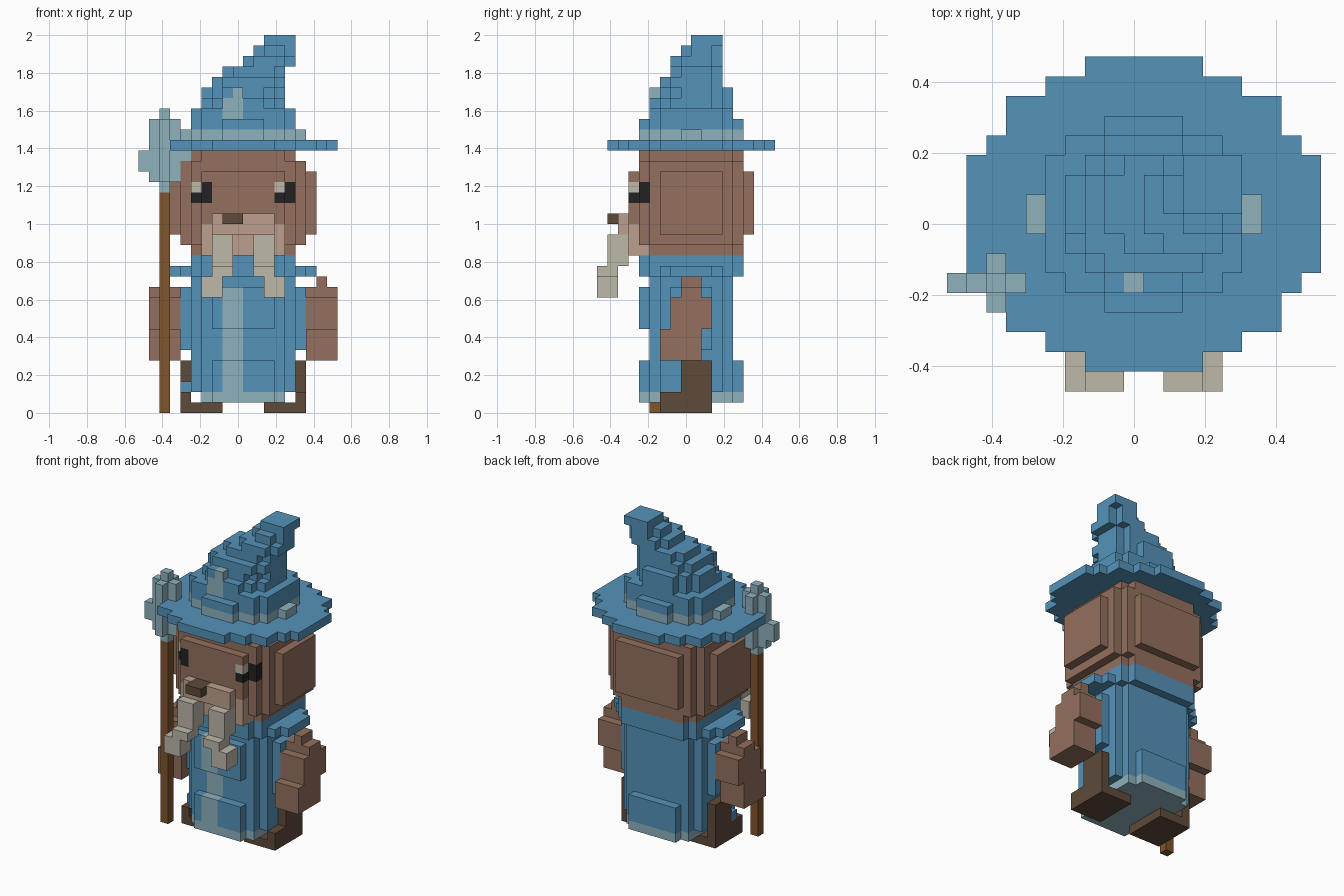
import bpy, bmesh
from mathutils import Vector

if "Cube" in bpy.data.objects:
    bpy.data.objects.remove(bpy.data.objects["Cube"], do_unlink=True)

UNIT = 1 / 18                      # edge of one block
CENTRE = Vector((9.5, 8.5, 0))
COLOURS = {
    "blue": (.09, .29, .49), "pale_blue": (.275, .445, .515),
    "skin": (.296, .162, .112), "light_skin": (.503, .352, .27),
    "bone": (.515, .485, .402), "dark_brown": (.114, .069, .042),
    "wood": (.216, .089, .026), "black": (.016, .016, .016),
}
MATS = {}
for name, rgb in COLOURS.items():
    m = MATS[name] = bpy.data.materials.new(name)
    m.use_nodes = True
    m.diffuse_color = (*rgb, 1)
    bsdf = next(n for n in m.node_tree.nodes if n.type == 'BSDF_PRINCIPLED')
    bsdf.inputs["Base Color"].default_value = (*rgb, 1)
    bsdf.inputs["Roughness"].default_value = .9

parts, taken = {}, set()


def cells(x0, x1, y0, y1, z0, z1):
    return [(x, y, z) for x in range(x0, x1) for y in range(y0, y1) for z in range(z0, z1)]


def add(part, colour, *bounds):
    """Fill a box with blocks, keeping blocks owned by earlier parts."""
    blocks = parts.setdefault(part, {})
    for c in cells(*bounds):
        if c in blocks or c not in taken:
            blocks[c] = colour
            taken.add(c)


def layer(part, colour, x0, x1, y0, y1, z0, z1, cut=1):
    """Box with stepped vertical corners."""
    for s in range(cut + 1):
        t = cut - s
        add(part, colour, x0 + s, x1 - s, y0 + t, y1 - t, z0, z1)


def paint(part, colour, *bounds):
    for c in cells(*bounds):
        if c in parts[part]:
            parts[part][c] = colour


def mirrored(x0, x1):
    """Spans on the right and left of the body axis at block 10."""
    return (("right", x0, x1), ("left", 20 - x1, 20 - x0))


# Eyes with a highlight
for side, x0, x1 in mirrored(5, 7):
    eye = side + "_eye"
    inner = 6 if side == "right" else 13
    add(eye, "black", x0, x1, 4, 5, 20, 22)
    add(eye, "black", inner, inner + 1, 3, 4, 20, 22)
    paint(eye, "bone", x0, x0 + 1, 3, 5, 21, 22)

# Nose, muzzle and tusks
add("nose", "dark_brown", 8, 10, 1, 3, 18, 19)
add("muzzle", "light_skin", 7, 13, 2, 4, 17, 18)
for x in (7, 12):
    add("muzzle", "light_skin", x, x + 1, 2, 4, 18, 19)
add("muzzle", "light_skin", 8, 12, 2, 4, 18, 19)
add("muzzle", "light_skin", 6, 14, 3, 5, 15, 18)
for side, x0, x1 in mirrored(7, 9):
    tusk = side + "_tusk"
    out = -1 if side == "right" else 1
    add(tusk, "bone", x0, x1, 1, 3, 14, 17)
    add(tusk, "bone", x0, x1, 0, 2, 13, 14)
    add(tusk, "bone", x0 + out, x1 + out, 0, 2, 11, 13)

# Rounded block head
layer("head", "skin", 5, 15, 4, 14, 15, 25)
layer("head", "skin", 4, 16, 4, 14, 16, 24)
add("head", "skin", 3, 17, 6, 12, 17, 23)
add("head", "skin", 6, 14, 3, 15, 17, 23)

# Staff with crystal head
add("staff", "wood", 2, 3, 5, 6, 0, 21)
for b in ((2, 3, 5, 6, 21, 29), (1, 4, 5, 6, 22, 28), (2, 3, 4, 7, 22, 28), (0, 5, 5, 6, 23, 25)):
    add("staff_crystal", "pale_blue", *b)

# Hat brim
for b in ((7, 13, 1, 17), (5, 15, 2, 16), (3, 17, 3, 15), (2, 18, 5, 13), (1, 19, 6, 12)):
    add("hat_brim", "blue", *b, 25, 26)

# Hat band and bent cone
for z, colour in ((26, "pale_blue"), (27, "blue")):
    part = "hat_band" if z == 26 else "hat_cone"
    layer(part, colour, 5, 15, 5, 13, z, z + 1)
    add(part, colour, 8, 12, 4, 14, z, z + 1)
add("hat_band", "pale_blue", 4, 16, 8, 10, 26, 27)
for x0, x1, y0, y1, z0, z1, cut in (
        (5, 15, 5, 13, 28, 29, 1), (6, 14, 5, 13, 29, 30, 2), (6, 14, 6, 13, 30, 31, 2),
        (7, 14, 6, 12, 31, 32, 1), (8, 14, 7, 12, 32, 33, 1), (10, 15, 7, 12, 33, 34, 1),
        (11, 15, 8, 12, 34, 35, 1), (12, 15, 9, 12, 35, 36, 0)):
    layer("hat_cone", "blue", x0, x1, y0, y1, z0, z1, cut)
add("hat_cone", "pale_blue", 8, 10, 5, 6, 28, 30)
add("hat_cone", "pale_blue", 8, 10, 5, 6, 30, 31)
paint("hat_cone", "blue", 8, 9, 5, 6, 30, 31)

# Arms
for side, x0, x1 in mirrored(1, 4):
    arm = side + "_arm"
    add(arm, "skin", x0, x1, 6, 10, 5, 8)
    add(arm, "skin", x0, x1, 7, 11, 8, 11)
    add(arm, "skin", x0, x1, 8, 10, 11, 12)
    add(arm, "skin", x0 + 1, x1 - 1, 8, 10, 12, 13)

# Legs and shoes
for side, x0, x1 in mirrored(4, 8):
    ankle = x0 if side == "right" else x1 - 1
    add(side + "_shoe", "dark_brown", x0, x1, 6, 11, 0, 1)
    add(side + "_shoe", "dark_brown", ankle, ankle + 1, 6, 11, 1, 2)
    add(side + "_shoe", "dark_brown", ankle, ankle + 1, 8, 11, 2, 5)

# Robe with collar, shoulders, front stripe and hem
layer("collar", "blue", 5, 15, 4, 14, 14, 15)
layer("collar", "blue", 5, 15, 4, 14, 13, 14)
layer("collar", "blue", 3, 17, 5, 13, 13, 14, 2)
layer("robe", "blue", 5, 15, 5, 13, 12, 13)
layer("robe", "blue", 4, 16, 5, 13, 6, 12, 2)
add("robe", "blue", 7, 13, 4, 5, 8, 12)
layer("robe", "blue", 5, 15, 5, 13, 5, 8)
layer("robe", "blue", 5, 15, 4, 14, 2, 5, 2)
add("robe", "blue", 4, 5, 7, 8, 2, 3)
paint("robe", "pale_blue", 8, 10, 4, 6, 2, 12)
layer("robe_hem", "pale_blue", 6, 14, 4, 14, 1, 2)


# Skin the blocks of each part with merged flat faces
def build(name, blocks):
    bm = bmesh.new()
    verts = {}
    slots = sorted(set(blocks.values()))
    for c, colour in blocks.items():
        for axis in range(3):
            for step in (0, 1):
                n = list(c)
                n[axis] += 2 * step - 1
                if tuple(n) in taken:
                    continue
                u, v = (axis + 1) % 3, (axis + 2) % 3
                ring = []
                for du, dv in ((0, 0), (1, 0), (1, 1), (0, 1)):
                    p = list(c)
                    p[axis] += step
                    p[u] += du
                    p[v] += dv
                    p = tuple(p)
                    if p not in verts:
                        verts[p] = bm.verts.new((Vector(p) - CENTRE) * UNIT)
                    ring.append(verts[p])
                face = bm.faces.new(ring if step else ring[::-1])
                face.material_index = slots.index(colour)
    bmesh.ops.dissolve_limit(bm, angle_limit=.01, verts=bm.verts[:],
                             edges=bm.edges[:], delimit={'MATERIAL'})
    mesh = bpy.data.meshes.new(name)
    bm.to_mesh(mesh)
    bm.free()
    for s in slots:
        mesh.materials.append(MATS[s])
    bpy.context.collection.objects.link(bpy.data.objects.new(name, mesh))


for name, blocks in parts.items():
    build(name, blocks)
